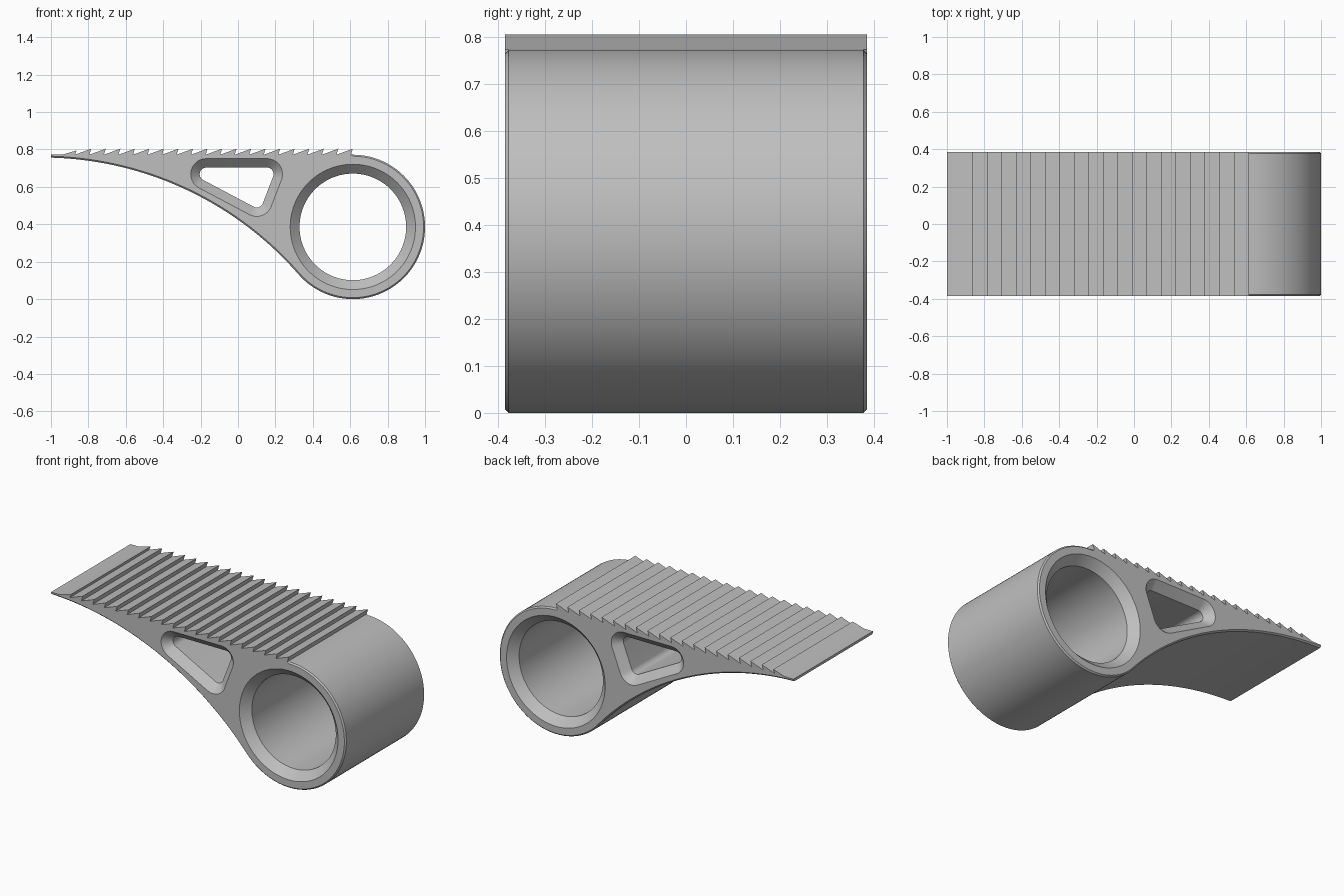
import bpy
import bmesh
from math import sin, cos, pi, atan2, radians
from mathutils import Vector

HALF = 0.385                      # half depth along y
RING = Vector((0.614, 0.386))     # ring centre in x, z
RING_R = 0.386
ARC = Vector((-1.05, -1.065))     # centre of the large arc under the lever
ARC_R = 1.822
TOP = 0.772
PITCH, TEETH = 0.0777, 20

cube = bpy.data.objects.get("Cube")
if cube:
    bpy.data.objects.remove(cube, do_unlink=True)

grey = bpy.data.materials.new("plain grey")
grey.use_nodes = True
colour = (0.52, 0.52, 0.52, 1)
grey.diffuse_color = colour
grey.node_tree.nodes["Principled BSDF"].inputs["Base Color"].default_value = colour


def arc(centre, radius, start, end, steps):
    return [centre + radius * Vector((cos(a), sin(a)))
            for a in (start + (end - start) * i / steps for i in range(steps + 1))]


def outline(inset):
    """Side profile: underside arc, ring, then saw teeth back to the tip."""
    tangent = RING - ARC
    meet = atan2(tangent.y, tangent.x)
    radius = ARC_R + inset
    tip_x = -1 - ARC.x
    tip = atan2((radius ** 2 - tip_x ** 2) ** 0.5, tip_x)
    pts = arc(ARC, radius, tip, meet, 40)
    pts += arc(RING, RING_R - inset, meet - pi, pi / 2, 72)[1:]
    for i in range(TEETH):
        x = RING.x - i * PITCH
        pts += [Vector((x - 0.01, TOP)), Vector((x, 0.804 if i < TEETH - 1 else 0.795))]
        # the undercut foot comes first only between neighbouring teeth
    pts.append(Vector((-0.94, TOP)))
    pts.append(Vector((-1, TOP)))
    return pts


def ring_hole(grow):
    return arc(RING, 0.285 + grow, 0, 2 * pi, 96)[:-1]


def window(grow):
    """Rounded triangle around three corner centres, anticlockwise."""
    corners = [Vector(c) for c in ((-0.17, 0.668), (0.1, 0.525), (0.155, 0.668))]
    pts = []
    for i, c in enumerate(corners):
        before, after = c - corners[i - 1], corners[(i + 1) % 3] - c
        start = atan2(before.y, before.x) - pi / 2
        turn = (atan2(after.y, after.x) - pi / 2 - start) % (2 * pi)
        pts += arc(c, 0.035 + grow, start, start + turn, 12)
    return pts


def add_wall(bm, profile, chamfer, shift):
    """Wall with chamfered rims; returns the front and back rim edges."""
    layers = [(-HALF, shift), (-HALF + chamfer, 0), (HALF - chamfer, 0), (HALF, shift)]
    loops = [[bm.verts.new((p.x, y, p.y)) for p in profile(s)] for y, s in layers]
    n = len(loops[0])
    for a, b in zip(loops, loops[1:]):
        for i in range(n):
            j = (i + 1) % n
            bm.faces.new((a[i], a[j], b[j], b[i]))
    return [[bm.edges.get((v[i], v[(i + 1) % n])) for i in range(n)]
            for v in (loops[0], loops[-1])]


# Lever body with its ring bore and triangular window
bm = bmesh.new()
walls = [add_wall(bm, outline, 0.008, 0.008),
         add_wall(bm, ring_hole, 0.05, 0.05),
         add_wall(bm, window, 0.048, 0.048)]
for side, normal in ((0, (0, -1, 0)), (1, (0, 1, 0))):
    rims = [e for wall in walls for e in wall[side]]
    bmesh.ops.triangle_fill(bm, edges=rims, use_beauty=True, normal=normal)
bmesh.ops.recalc_face_normals(bm, faces=bm.faces[:])
mesh = bpy.data.meshes.new("lever_body")
bm.to_mesh(mesh)
bm.free()
mesh.materials.append(grey)
body = bpy.data.objects.new("lever_body", mesh)
bpy.context.collection.objects.link(body)

bpy.ops.object.select_all(action="DESELECT")
body.select_set(True)
bpy.context.view_layer.objects.active = body
bpy.ops.object.shade_smooth_by_angle(angle=radians(18))
